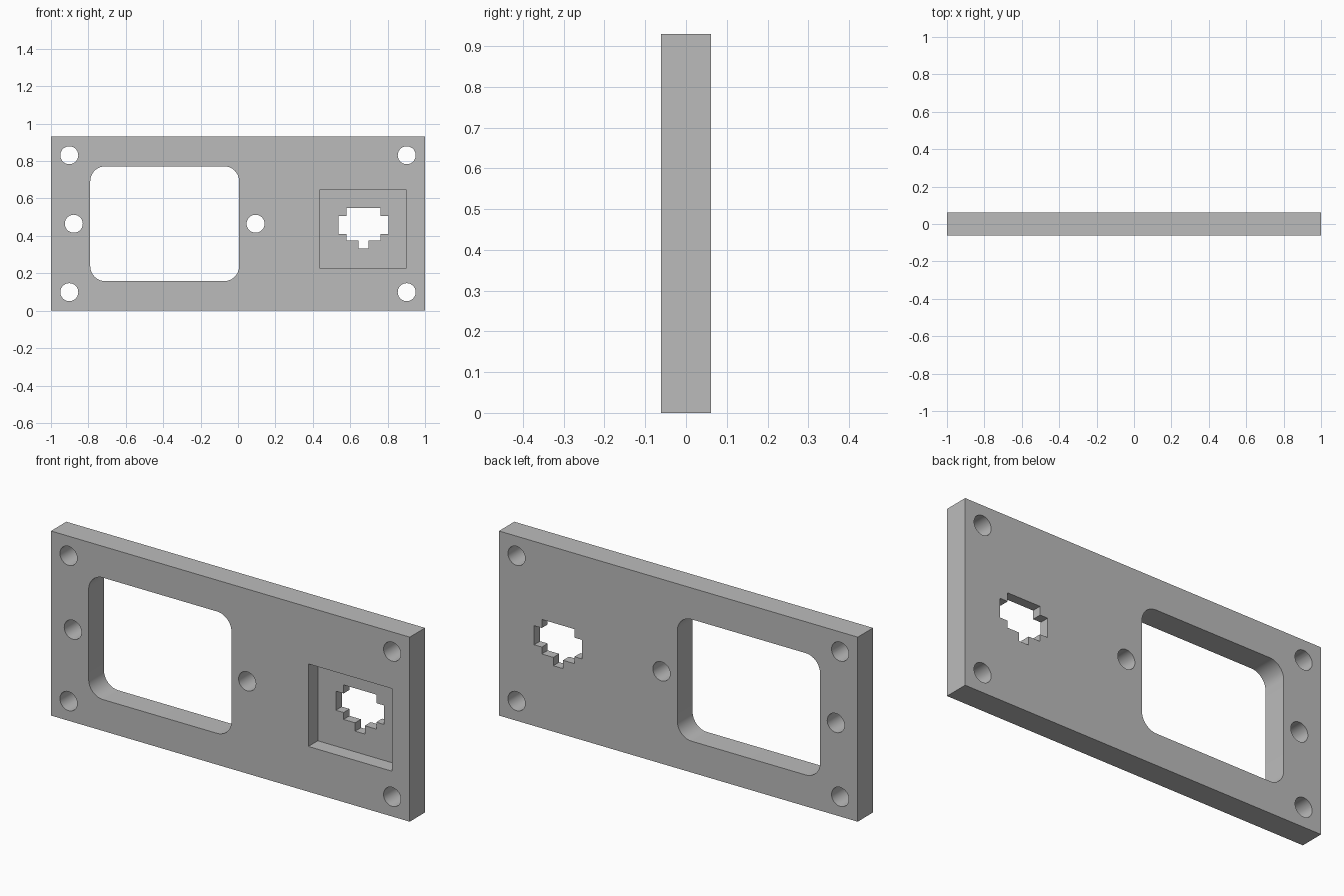
import bpy
from math import pi, cos, sin, radians

default = bpy.data.objects.get("Cube")
if default:
    bpy.data.objects.remove(default, do_unlink=True)

WIDTH, HEIGHT, HALF = 2.0, 0.93, 0.061   # plate size and half thickness
POCKET_FLOOR = 0.014                     # y of the pocket floor


def material(name, value):
    mat = bpy.data.materials.new(name)
    mat.use_nodes = True
    colour = (value, value, value, 1)
    mat.diffuse_color = colour
    mat.node_tree.nodes["Principled BSDF"].inputs["Base Color"].default_value = colour
    return mat


def prism(name, outline, y0, y1):
    """Extrude an (x, z) outline from y0 to y1."""
    n = len(outline)
    verts = [(x, y, z) for y in (y0, y1) for x, z in outline]
    faces = [list(range(n)), list(range(2 * n - 1, n - 1, -1))]
    faces += [[i, i + n, (i + 1) % n + n, (i + 1) % n] for i in range(n)]
    mesh = bpy.data.meshes.new(name)
    mesh.from_pydata(verts, [], faces)
    obj = bpy.data.objects.new(name, mesh)
    bpy.context.collection.objects.link(obj)
    return obj


def arc(cx, cz, r, start, end, steps):
    angles = [start + (end - start) * i / steps for i in range(steps + 1)]
    return [(cx + r * cos(a), cz + r * sin(a)) for a in angles]


def rect(x0, x1, z0, z1):
    return [(x0, z0), (x1, z0), (x1, z1), (x0, z1)]


def rounded_rect(x0, x1, z0, z1, r):
    corners = rect(x0 + r, x1 - r, z0 + r, z1 - r)
    return [p for i, (x, z) in enumerate(corners)
            for p in arc(x, z, r, pi + i * pi / 2, pi * 1.5 + i * pi / 2, 10)]


def stepped_outline(cx, half):
    """Mirror the right-hand (offset, z) steps about x = cx."""
    return [(cx + d, z) for d, z in half] + [(cx - d, z) for d, z in reversed(half)]


# Main plate
plate = prism("face_plate", rect(-WIDTH / 2, WIDTH / 2, 0, HEIGHT), -HALF, HALF)
plate.data.materials.append(material("plain_grey", 0.5))

# Cutters: large window, square pocket and stepped socket opening
through = (-0.2, 0.2)
cutters = [
    prism("window_cutter", rounded_rect(-0.79, 0.006, 0.158, 0.772, 0.08), *through),
    prism("pocket_cutter", rect(0.435, 0.9, 0.228, 0.644), -0.2, POCKET_FLOOR),
    prism("socket_cutter", stepped_outline(0.67, [
        (0.027, 0.332), (0.027, 0.374), (0.091, 0.374), (0.091, 0.409),
        (0.134, 0.409), (0.134, 0.505), (0.091, 0.505), (0.091, 0.548)]), *through),
]

# Cutters: corner screw holes and the two beside the window
holes = [(x, z) for x in (-0.902, 0.902) for z in (0.099, HEIGHT - 0.099)]
holes += [(-0.878, HEIGHT / 2), (0.094, HEIGHT / 2)]
for x, z in holes:
    cutters.append(prism("hole_cutter", arc(x, z, 0.048, 0, 2 * pi, 40)[:-1], *through))

# Cut every opening, then discard the cutters
bpy.context.view_layer.objects.active = plate
for cutter in cutters:
    cutter.hide_render = True
    mod = plate.modifiers.new("cut", "BOOLEAN")
    mod.operation, mod.solver, mod.object = "DIFFERENCE", "EXACT", cutter
    bpy.ops.object.modifier_apply(modifier=mod.name)
    bpy.data.objects.remove(cutter, do_unlink=True)

bpy.ops.object.select_all(action="DESELECT")
plate.select_set(True)
bpy.ops.object.shade_smooth_by_angle(angle=radians(30))
